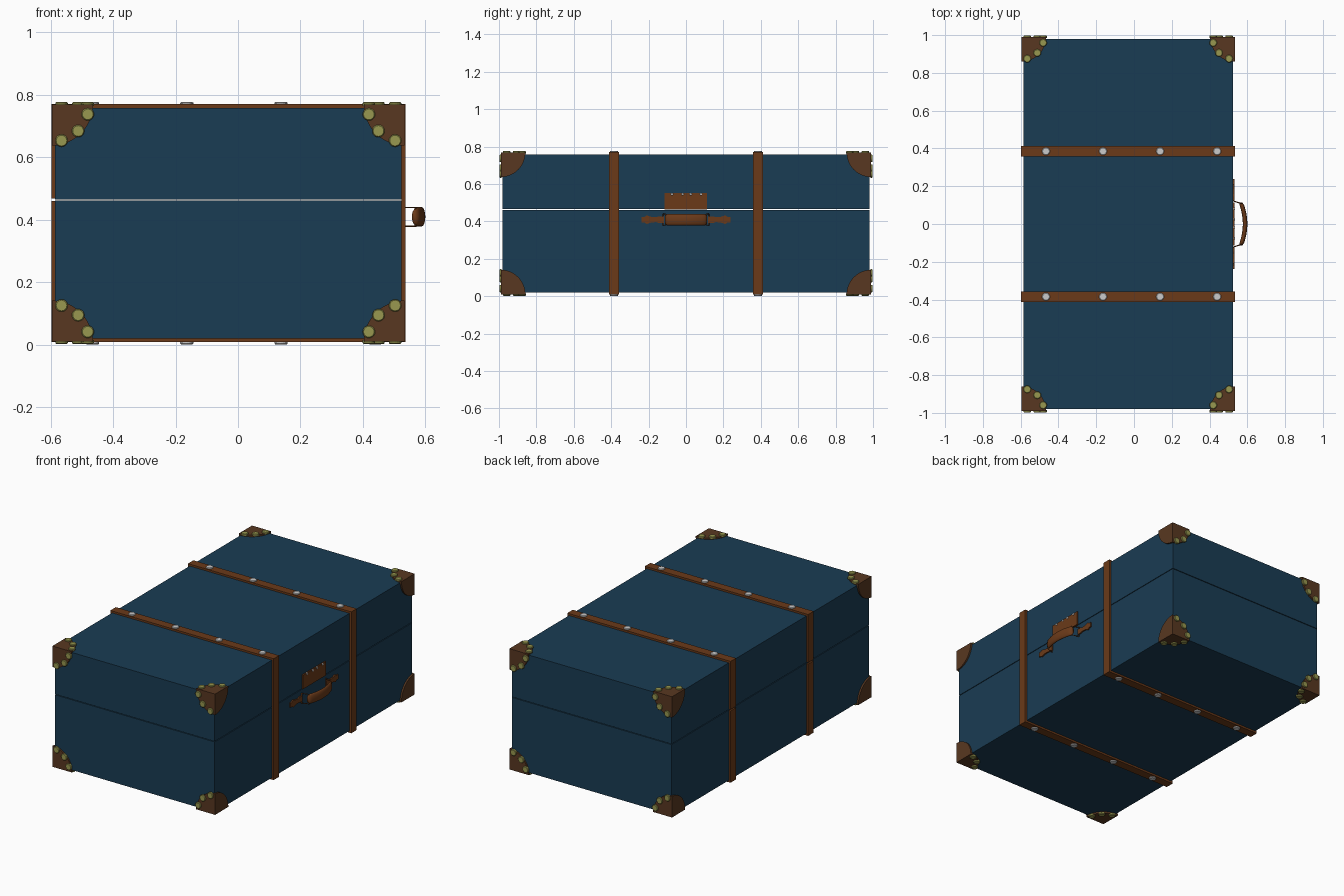
import bpy, bmesh
from math import sin, cos, pi
from mathutils import Matrix, Vector

if "Cube" in bpy.data.objects:
    bpy.data.objects.remove(bpy.data.objects["Cube"])


def material(name, rgb):
    m = bpy.data.materials.new(name)
    m.diffuse_color = (*rgb, 1)
    m.use_nodes = True
    m.node_tree.nodes["Principled BSDF"].inputs["Base Color"].default_value = m.diffuse_color
    return m


BLUE = material("blue_canvas", (0.010, 0.045, 0.087))
TAN = material("tan_leather", (0.147, 0.042, 0.0097))
BROWN = material("brown_leather", (0.098, 0.039, 0.015))
BRASS = material("brass", (0.314, 0.314, 0.08))
X0, X1, Y, Z0, Z1, SEAM = -0.586, 0.524, 0.98, 0.02, 0.758, 0.463


def finish(name, bm, mat=None, smooth=False):
    bmesh.ops.recalc_face_normals(bm, faces=bm.faces)
    me = bpy.data.meshes.new(name)
    bm.to_mesh(me)
    bm.free()
    ob = bpy.data.objects.new(name, me)
    bpy.context.collection.objects.link(ob)
    if mat:
        me.materials.append(mat)
    for p in me.polygons:
        p.use_smooth = smooth
    return ob


def add_box(bm, lo, hi):
    lo, hi = Vector(lo), Vector(hi)
    bmesh.ops.create_cube(bm, size=1, matrix=Matrix.Translation((lo + hi) / 2)
                          @ Matrix.Diagonal((*(hi - lo), 1)))


def add_prism(bm, pts, offset):
    f = bm.faces.new([bm.verts.new(p) for p in pts])
    ext = bmesh.ops.extrude_face_region(bm, geom=[f], use_keep_orig=True)
    bmesh.ops.translate(bm, vec=offset,
                        verts=[v for v in ext["geom"] if isinstance(v, bmesh.types.BMVert)])


def add_stud(bm, base, axis, r, h):
    # low disc with a chamfered rim, standing on base along axis
    axis = Vector(axis)
    rot = axis.to_track_quat('Z', 'Y').to_matrix().to_4x4()
    for r2, lo, hi in ((r, -0.004, h * 0.6), (r * 0.85, h * 0.6, h)):
        bmesh.ops.create_cone(bm, cap_ends=True, segments=20, radius1=r, radius2=r2, depth=hi - lo,
                              matrix=Matrix.Translation(Vector(base) + axis * (lo + hi) / 2) @ rot)


# trunk halves
for name, lo, hi in (("base", Z0, SEAM - 0.002), ("lid", SEAM + 0.002, Z1)):
    bm = bmesh.new()
    add_box(bm, (X0, -Y, lo), (X1, Y, hi))
    finish(name, bm, BLUE)

# straps: rings around the trunk, split at the hinge side, with rivets above and below
for tag, y in (("front", -0.385), ("back", 0.385)):
    bm = bmesh.new()
    a, b, c, d = X0 - 0.012, X1 + 0.012, Z0 - 0.012, Z1 + 0.012
    g = 0.004
    prof = [(a, SEAM + g), (a, d), (b, d), (b, c), (a, c), (a, SEAM - g),
            (X0, SEAM - g), (X0, Z0), (X1, Z0), (X1, Z1), (X0, Z1), (X0, SEAM + g)]
    add_prism(bm, [(x, y - 0.027, z) for x, z in prof], (0, 0.054, 0))
    finish(tag + "_strap", bm, TAN)
    bm = bmesh.new()
    for i in range(4):
        x = -0.466 + i * 0.302
        add_stud(bm, (x, y, d), (0, 0, 1), 0.021, 0.007)
        add_stud(bm, (x, y, c), (0, 0, -1), 0.021, 0.008)
    finish(tag + "_strap_rivets", bm)

# corner guards: three quarter discs each, studs on the y and z faces
T, R = 0.01, 0.131
lo, hi = Vector((X0 - T, -Y - T, Z0 - T)), Vector((X1 + T, Y + T, Z1 + T))
for sx in (-1, 1):
    for sy in (-1, 1):
        for sz in (-1, 1):
            s = Vector((sx, sy, sz))
            corner = Vector([hi[i] if s[i] > 0 else lo[i] for i in range(3)])
            guard, studs = bmesh.new(), bmesh.new()
            for axis in range(3):
                u, v = [i for i in range(3) if i != axis]

                def at(r, t):
                    p = corner.copy()
                    p[u] -= s[u] * r * cos(t)
                    p[v] -= s[v] * r * sin(t)
                    return p
                n = Vector((0, 0, 0))
                n[axis] = s[axis]
                add_prism(guard, [corner] + [at(R, i * pi / 24) for i in range(13)], -n * (T + 0.002))
                if axis:
                    for t in (0.262, pi / 4, 1.309):
                        add_stud(studs, at(0.119, t), n, 0.02, 0.008)
            name = "_".join((("left", "right")[sx > 0], ("front", "back")[sy > 0], ("bottom", "top")[sz > 0]))
            finish(name + "_corner_guard", guard, BROWN)
            finish(name + "_corner_studs", studs, BRASS)

# latch flap on the lid with small rivets
bm = bmesh.new()
add_box(bm, (X1 - 0.002, -0.115, 0.464), (X1 + 0.008, 0.113, 0.552))
finish("latch_flap", bm, TAN)
bm = bmesh.new()
for y in (-0.075, -0.018, 0.025, 0.08):
    add_stud(bm, (X1 + 0.008, y, 0.546), (1, 0, 0), 0.007, 0.003)
finish("latch_rivets", bm)

# handle grip: flattened tube swept along a shallow bow
ZH = 0.409
bm = bmesh.new()
rings = []
for i in range(17):
    t = -1 + i / 8
    k = 0.75 if i in (0, 16) else 1
    rings.append([bm.verts.new((0.588 - 0.022 * t * t + 0.012 * k * cos(a), 0.113 * t,
                                ZH + 0.031 * k * sin(a)))
                  for a in [j * pi / 8 for j in range(16)]])
for p, q in zip(rings, rings[1:]):
    for j in range(16):
        bm.faces.new((p[j], p[j - 1], q[j - 1], q[j]))
bm.faces.new(rings[0])
bm.faces.new(rings[-1])
grip = finish("handle_grip", bm, TAN, True)

# handle rings and pointed mounting tabs, mirrored
for tag, s in (("front", -1), ("back", 1)):
    cu = bpy.data.curves.new(tag + "_handle_ring", 'CURVE')
    cu.dimensions = '3D'
    cu.bevel_depth = 0.003
    cu.bevel_resolution = 1
    sp = cu.splines.new('POLY')
    pts = [(0.526, 0.122, 0.03), (0.57, 0.108, 0.03), (0.57, 0.108, -0.03), (0.526, 0.122, -0.03)]
    sp.points.add(3)
    for p, (x, y, z) in zip(sp.points, pts):
        p.co = (x, s * y, ZH + z, 1)
    sp.use_cyclic_u = True
    bpy.context.collection.objects.link(bpy.data.objects.new(tag + "_handle_ring", cu))
    cu.materials.append(TAN)
    bm = bmesh.new()
    out = [(0.118, 0.018), (0.145, 0.018), (0.16, 0.013), (0.185, 0.015), (0.21, 0.023), (0.222, 0.015), (0.237, 0.014)]
    add_prism(bm, [(X1 - 0.002, s * y, ZH + z) for y, z in out]
              + [(X1 - 0.002, s * y, ZH - z) for y, z in reversed(out)], (0.01, 0, 0))
    finish(tag + "_handle_tab", bm, TAN)
